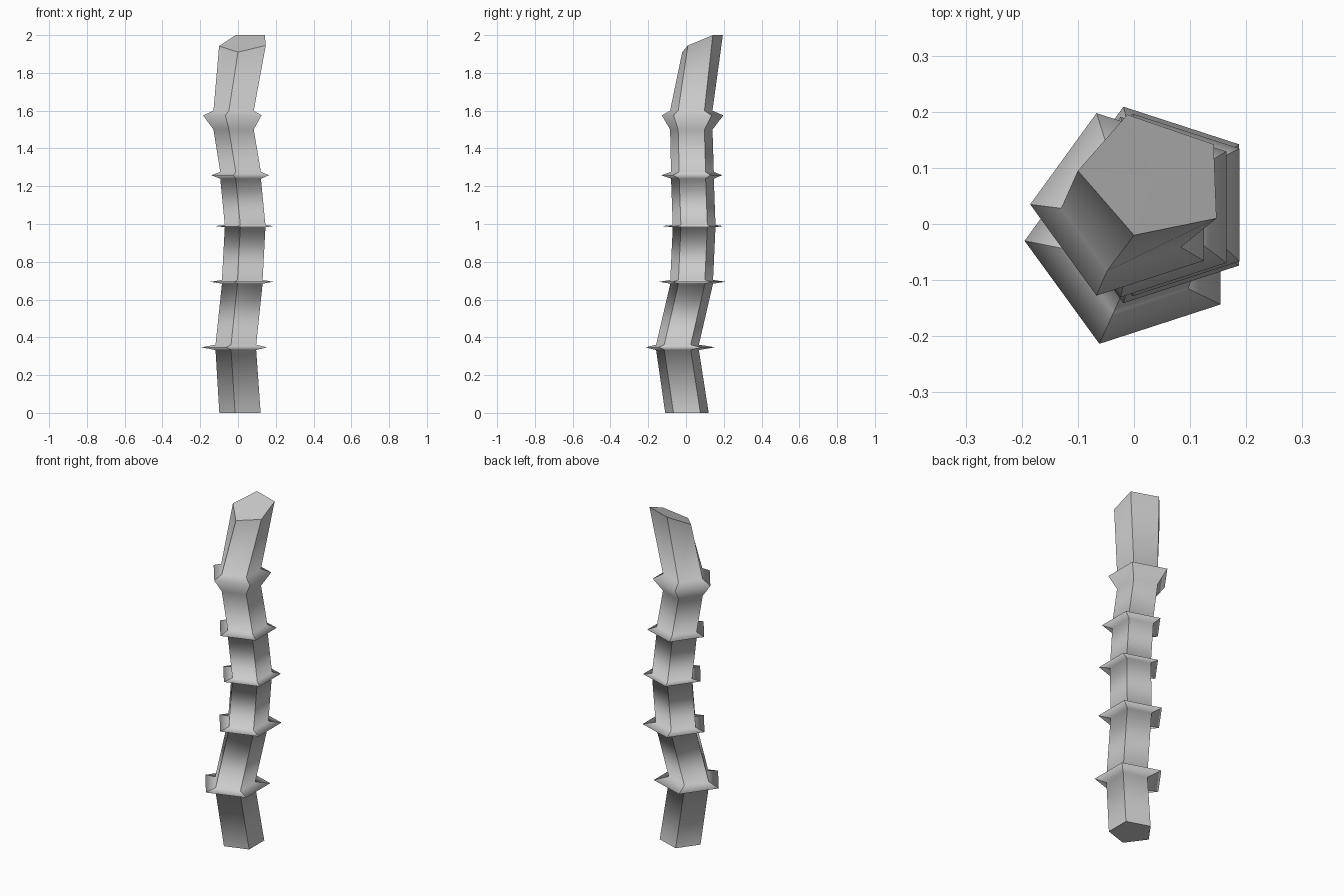
import bpy, bmesh
from math import cos, sin, radians

if "Cube" in bpy.data.objects:
    bpy.data.objects.remove(bpy.data.objects["Cube"])

ANGLES = [radians(180 + 72 * k) for k in range(5)]


def pentagon(x, y, z, r):
    return [(x + r * cos(a), y + r * sin(a), z) for a in ANGLES]


# Stalk base
sections = [pentagon(0.022, 0.005, 0.0, 0.121)]

# Nodes: body centre, flare centre, z below / rim / above, body radius, flare radius
nodes = [
    ((0.000, -0.045), (-0.002, -0.03), (0.333, 0.347, 0.361), 0.119, 0.193),
    ((0.034, 0.030), (0.038, 0.034), (0.684, 0.694, 0.704), 0.119, 0.184),
    ((0.049, 0.043), (0.050, 0.034), (0.983, 0.989, 0.995), 0.119, 0.171),
    ((0.025, 0.034), (0.028, 0.030), (1.240, 1.258, 1.276), 0.119, 0.169),
    ((-0.012, 0.028), (-0.014, 0.035), (1.500, 1.575, 1.600), 0.118, 0.171),
]
for (bx, by), (fx, fy), (z0, z1, z2), rb, rf in nodes:
    sections += [pentagon(bx, by, z0, rb), pentagon(fx, fy, z1, rf),
                 pentagon(bx, by, z2, rb)]

# Slanted cut at the top
sections.append([(-0.10, 0.095, 1.942), (0.0, -0.02, 1.91), (0.147, 0.01, 1.945),
                 (0.142, 0.142, 2.0), (-0.012, 0.195, 2.0)])

# Skin the sections into one closed stalk
bm = bmesh.new()
rings = [[bm.verts.new(p) for p in s] for s in sections]
for lo, hi in zip(rings, rings[1:]):
    for k in range(5):
        j = (k + 1) % 5
        bm.faces.new((lo[k], lo[j], hi[j], hi[k])).smooth = True
        bm.edges.get((lo[k], hi[k])).smooth = False

# Flat end caps
bm.faces.new(rings[0][::-1])
top = bm.faces.new(rings[-1])
for ring in (rings[0], rings[-1]):
    for k in range(5):
        bm.edges.get((ring[k], ring[(k + 1) % 5])).smooth = False
bmesh.ops.poke(bm, faces=[top])
bmesh.ops.recalc_face_normals(bm, faces=bm.faces)

mesh = bpy.data.meshes.new("stalk")
bm.to_mesh(mesh)
bm.free()
bpy.context.collection.objects.link(bpy.data.objects.new("stalk", mesh))
